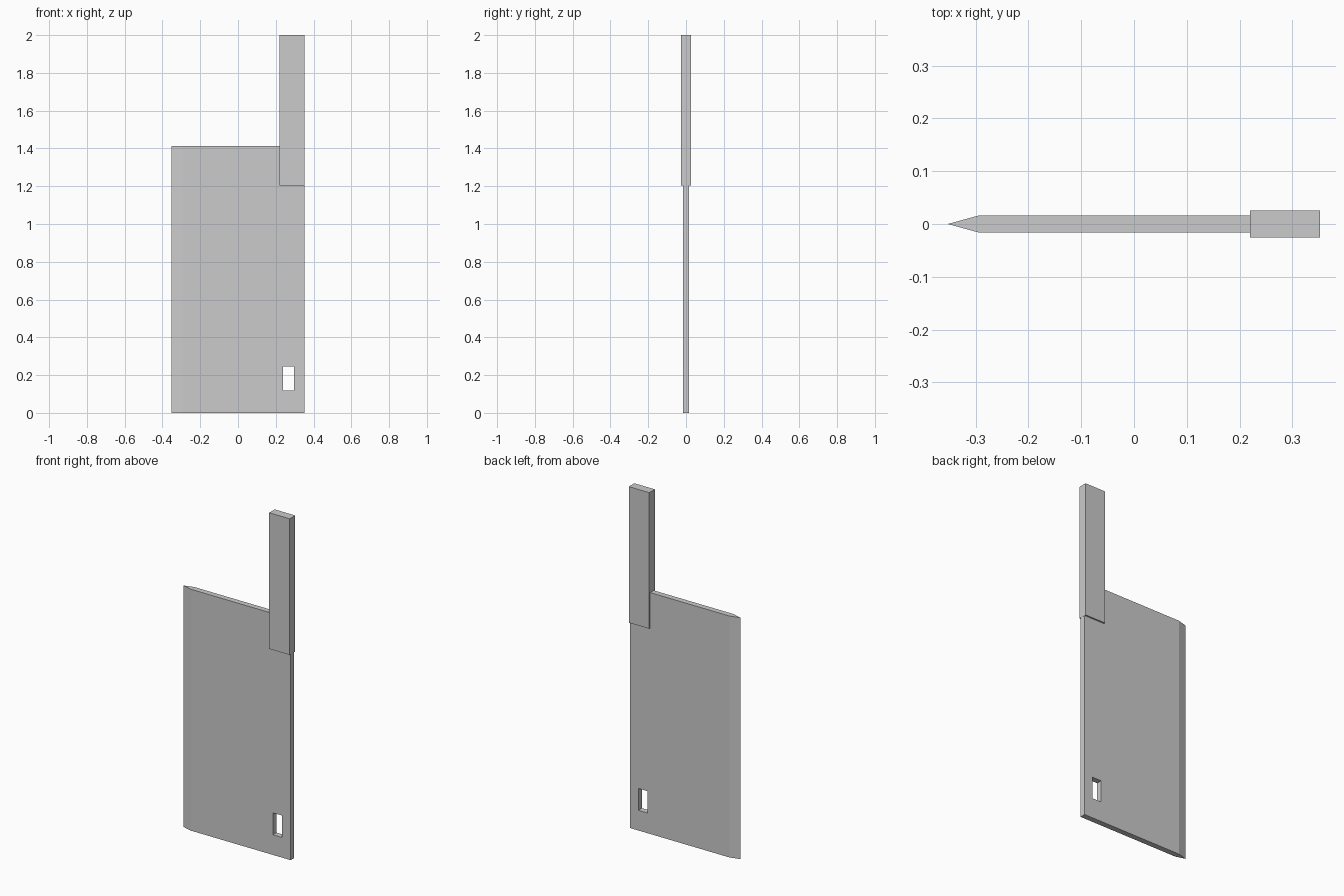
import bpy, bmesh

if "Cube" in bpy.data.objects:
    bpy.data.objects.remove(bpy.data.objects["Cube"])


def prism(name, outline, z0, z1):
    """Extrude a plan (x, y) outline from z0 up to z1."""
    bm = bmesh.new()
    base = bm.faces.new([bm.verts.new((x, y, z0)) for x, y in outline])
    top = bmesh.ops.extrude_face_region(bm, geom=[base])["geom"]
    verts = [g for g in top if isinstance(g, bmesh.types.BMVert)]
    bmesh.ops.translate(bm, verts=verts, vec=(0, 0, z1 - z0))
    bmesh.ops.recalc_face_normals(bm, faces=bm.faces)
    mesh = bpy.data.meshes.new(name)
    bm.to_mesh(mesh)
    bm.free()
    obj = bpy.data.objects.new(name, mesh)
    bpy.context.collection.objects.link(obj)
    return obj


def rect(x0, x1, half_y):
    return [(x0, -half_y), (x1, -half_y), (x1, half_y), (x0, half_y)]


# Blade: flat slab with a wedge ground along its left edge
T = 0.0165
blade = prism("blade", [(-0.353, 0), (-0.293, -T), (0.352, -T),
                        (0.352, T), (-0.293, T)], 0, 1.412)

# Rectangular hanging hole through the blade
cutter = prism("hole_cutter", rect(0.238, 0.297, 0.1), 0.118, 0.246)
cutter.hide_render = True
cutter.hide_set(True)
cut = blade.modifiers.new("hanging_hole", 'BOOLEAN')
cut.operation = 'DIFFERENCE'
cut.solver = 'EXACT'
cut.object = cutter

# Handle: thicker bar overlapping the blade's top corner
prism("handle", rect(0.22, 0.3525, 0.0255), 1.204, 2.0)
